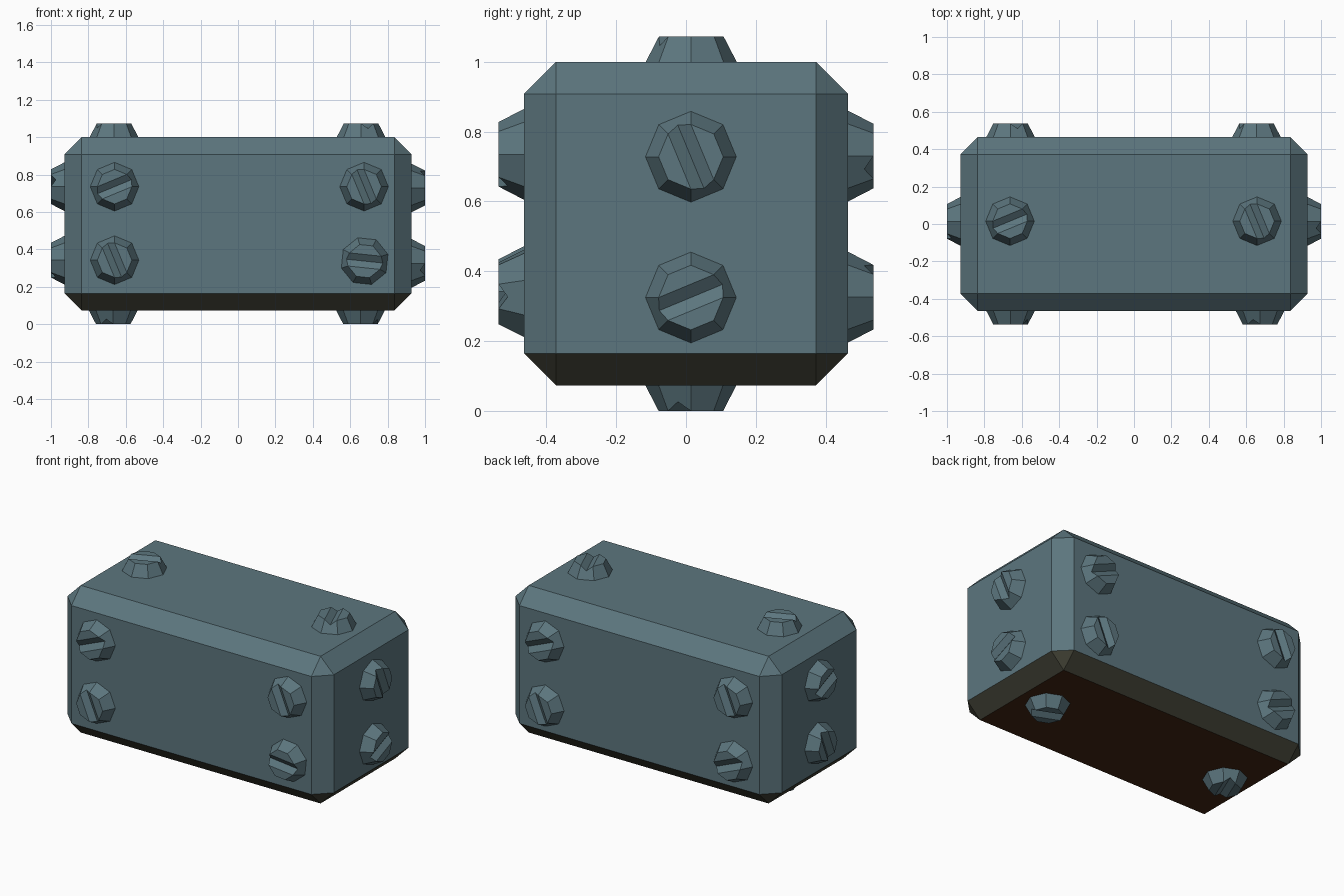
import bpy, bmesh, math
from mathutils import Matrix, Vector

if "Cube" in bpy.data.objects:
    bpy.data.objects.remove(bpy.data.objects["Cube"])


def material(name, rgb):
    m = bpy.data.materials.new(name)
    m.diffuse_color = (*rgb, 1)
    m.use_nodes = True
    m.node_tree.nodes["Principled BSDF"].inputs["Base Color"].default_value = m.diffuse_color
    return m


SLATE = material("slate_metal", (0.107, 0.181, 0.209))
OLIVE = material("dark_olive_edge", (0.055, 0.055, 0.037))
BROWN = material("dark_brown_underside", (0.055, 0.019, 0.006))


def add_object(name, mesh, matrix=Matrix()):
    ob = bpy.data.objects.new(name, mesh)
    ob.matrix_world = matrix
    bpy.context.collection.objects.link(ob)
    return ob


HX, HY, Z0, Z1 = 0.928, 0.464, 0.073, 1.0

# Main block: chamfered box, brown underside with olive lower chamfers
bm = bmesh.new()
bmesh.ops.create_cube(bm, size=1, matrix=Matrix.Translation((0, 0, (Z0 + Z1) / 2))
                      @ Matrix.Diagonal((2 * HX, 2 * HY, Z1 - Z0, 1)))
bmesh.ops.bevel(bm, geom=bm.edges[:], offset=0.092, segments=1, affect='EDGES')
bm.normal_update()
for f in bm.faces:
    f.material_index = 2 if f.normal.z < -0.9 else 1 if f.normal.z < -0.3 else 0
block = bpy.data.meshes.new("block")
bm.to_mesh(block)
bm.free()
for m in (SLATE, OLIVE, BROWN):
    block.materials.append(m)
add_object("block", block)

# Screw head: eight-sided frustum with a V-shaped slot along local x
R0, R1, H, DEPTH = 0.13, 0.0925, 0.0725, 0.026
bm = bmesh.new()
bmesh.ops.create_cone(bm, cap_ends=True, segments=8, radius1=R0, radius2=R1, depth=H,
                      matrix=Matrix.Translation((0, 0, H / 2))
                      @ Matrix.Rotation(math.pi / 8, 4, 'Z'))
half = R1 * math.sin(math.pi / 8)
for y in (-half, 0, half):
    bmesh.ops.bisect_plane(bm, geom=bm.verts[:] + bm.edges[:] + bm.faces[:], dist=1e-4,
                           plane_co=(0, y, 0), plane_no=(0, 1, 0))
slope = (R0 - R1) * math.cos(math.pi / 8) / H
for v in bm.verts:
    if abs(v.co.y) < 1e-3 and v.co.z > H - 1e-3:
        v.co.x += math.copysign(DEPTH * slope, v.co.x)
        v.co.z -= DEPTH
bmesh.ops.recalc_face_normals(bm, faces=bm.faces[:])
screw = bpy.data.meshes.new("screw_head")
bm.to_mesh(screw)
bm.free()
screw.materials.append(SLATE)

# Screws per side: outward normal, sideways axis, (centre x, y, z, slot angle)
SIDES = {
    "front": ((0, -1, 0), (1, 0, 0), [
        (-0.66, -HY, 0.735, 22.5), (-0.66, -HY, 0.342, 112.5),
        (0.674, -HY, 0.735, 112.5), (0.677, -HY, 0.337, -6)]),
    "back": ((0, 1, 0), (-1, 0, 0), [
        (0.655, HY, 0.73, 22.5), (0.655, HY, 0.326, 112.5),
        (-0.66, HY, 0.73, 112.5), (-0.66, HY, 0.326, 22.5)]),
    "right": ((1, 0, 0), (0, 1, 0), [
        (HX, 0.014, 0.728, 112.5), (HX, 0.014, 0.325, 22.5)]),
    "left": ((-1, 0, 0), (0, -1, 0), [
        (-HX, 0.014, 0.735, 22.5), (-HX, 0.014, 0.342, 112.5)]),
    "top": ((0, 0, 1), (1, 0, 0), [
        (-0.663, 0.015, Z1, 22.5), (0.658, 0.015, Z1, 112.5)]),
    "bottom": ((0, 0, -1), (1, 0, 0), [
        (0.655, 0.014, Z0, 22.5), (-0.667, 0.014, Z0, 112.5)]),
}
for side, (n, u, spots) in SIDES.items():
    n, u = Vector(n), Vector(u)
    frame = Matrix((u, n.cross(u), n)).transposed().to_4x4()
    for i, (x, y, z, angle) in enumerate(spots, 1):
        add_object(f"{side}_screw_{i}", screw, Matrix.Translation((x, y, z)) @ frame
                   @ Matrix.Rotation(math.radians(angle), 4, 'Z'))
